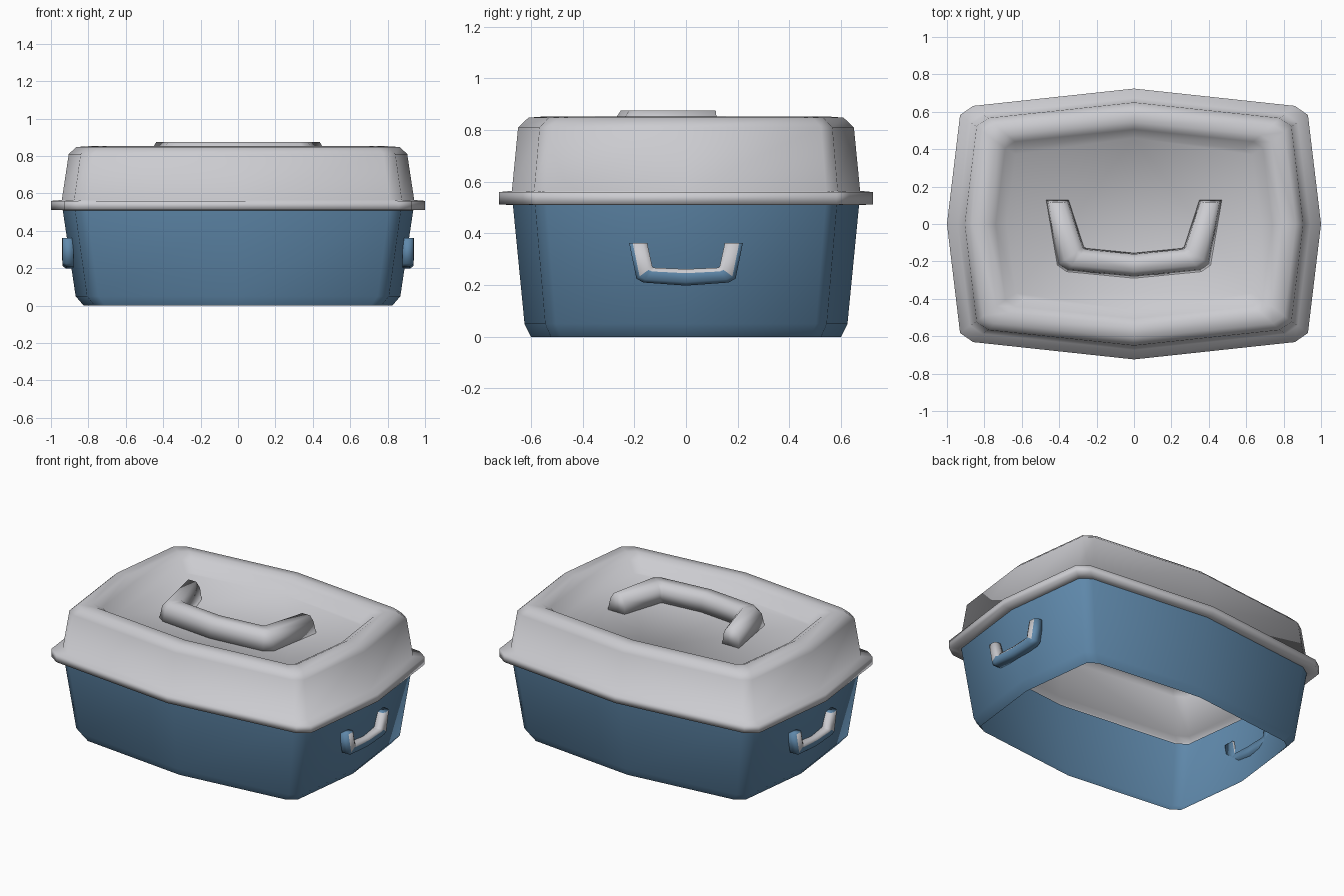
import bpy, bmesh, math

if "Cube" in bpy.data.objects:
    bpy.data.objects.remove(bpy.data.objects["Cube"])


def material(name, rgb):
    m = bpy.data.materials.new(name)
    m.diffuse_color = (*rgb, 1)
    m.use_nodes = True
    m.node_tree.nodes["Principled BSDF"].inputs["Base Color"].default_value = m.diffuse_color
    return m


BLUE = material("blue plastic", (0.115, 0.25, 0.41))
GREY = material("light grey plastic", (0.60, 0.60, 0.63))

# Outline of one quarter, for half sizes of 1 x 1
QUARTER = [(1, 0), (0.93, 0.805), (0.86, 0.872)]


def outline():
    q = QUARTER
    pts = q + [(0, 1)] + [(-x, y) for x, y in reversed(q)]
    return pts + [(-x, -y) for x, y in q[1:]] + [(0, -1)] + [(x, -y) for x, y in reversed(q[1:])]


def finish(bm, name, mats, angle, recalc=True):
    if recalc:
        bmesh.ops.recalc_face_normals(bm, faces=bm.faces)
    me = bpy.data.meshes.new(name)
    bm.to_mesh(me)
    bm.free()
    for m in mats:
        me.materials.append(m)
    ob = bpy.data.objects.new(name, me)
    bpy.context.collection.objects.link(ob)
    bpy.ops.object.select_all(action='DESELECT')
    ob.select_set(True)
    bpy.context.view_layer.objects.active = ob
    bpy.ops.object.shade_smooth_by_angle(angle=math.radians(angle))
    return ob


def shell(name, rings, mat, floor=False):
    """Loft of outlines given as (half x, half y, z), closed by a flat floor if wanted."""
    bm = bmesh.new()
    pts = outline()
    n = len(pts)
    loops = [[bm.verts.new((x * hx, y * hy, z)) for x, y in pts] for hx, hy, z in rings]
    for lo, hi in zip(loops, loops[1:]):
        for i in range(n):
            j = (i + 1) % n
            bm.faces.new((lo[i], lo[j], hi[j], hi[i]))
    if floor:
        bm.faces.new(loops[-1])
    return finish(bm, name, [mat], 120, recalc=False)


def u_handle(name, outer, inner, section, place, mats, grey_rule=None):
    """U-shaped bar; section holds (fraction from outer to inner edge, height)."""
    bm = bmesh.new()

    def full(half):
        return half + [(-u, v) for u, v in reversed(half[:-1])]

    loops = []
    for (a, b), (c, d) in zip(full(outer), full(inner)):
        loops.append([bm.verts.new(place(a + (c - a) * t, b + (d - b) * t, h)) for t, h in section])
    k = len(section)
    for s, (p, q) in enumerate(zip(loops, loops[1:])):
        for i in range(k):
            j = (i + 1) % k
            f = bm.faces.new((p[i], p[j], q[j], q[i]))
            if grey_rule:
                arm = s in (0, len(loops) - 2)
                f.material_index = int(grey_rule(arm, min(section[i][0], section[j][0])))
    bm.faces.new(loops[0])
    bm.faces.new(loops[-1])
    return finish(bm, name, mats, 120)


# Blue tub, open underneath
shell("tub", [(0.825, 0.60, 0), (0.868, 0.625, 0.05), (0.937, 0.67, 0.51)], BLUE)

# Lid: flange, sloped wall, rounded shoulder and sunken flat top
shell("lid", [(0.937, 0.67, 0.51), (1.0, 0.724, 0.512), (1.0, 0.724, 0.56),
              (0.942, 0.674, 0.565), (0.905, 0.65, 0.81), (0.865, 0.61, 0.848),
              (0.79, 0.545, 0.853), (0.74, 0.505, 0.825), (0.68, 0.46, 0.765)],
      GREY, floor=True)

# Carrying handle lying in the lid, its ends leaning slightly
u_handle("lid_handle",
         [(0.47, 0.13), (0.41, -0.22), (0.36, -0.255), (0, -0.29)],
         [(0.35, 0.13), (0.268, -0.122), (0.255, -0.13), (0, -0.155)],
         [(0, 0.763), (0.10, 0.84), (0.28, 0.876),
          (0.75, 0.876), (0.95, 0.84), (1, 0.763)],
         lambda u, v, h: (u, v - (max(0, h - 0.76) * 0.13 if v > 0.1 else 0), h), [GREY])

# Grips on both ends of the tub, grey on the inner side of the U
for side, label in ((1, "right"), (-1, "left")):
    u_handle(label + "_grip",
             [(0.22, 0.362), (0.192, 0.225), (0.165, 0.21), (0, 0.198)],
             [(0.15, 0.362), (0.13, 0.27), (0.12, 0.267), (0, 0.262)],
             [(0, 0.88), (0, 0.92), (0.2, 0.937), (0.75, 0.94), (1, 0.93), (1, 0.88)],
             lambda u, v, h: (side * h, u, v), [BLUE, GREY],
             lambda arm, t: t >= 0.75 or (arm and t >= 0.2))
